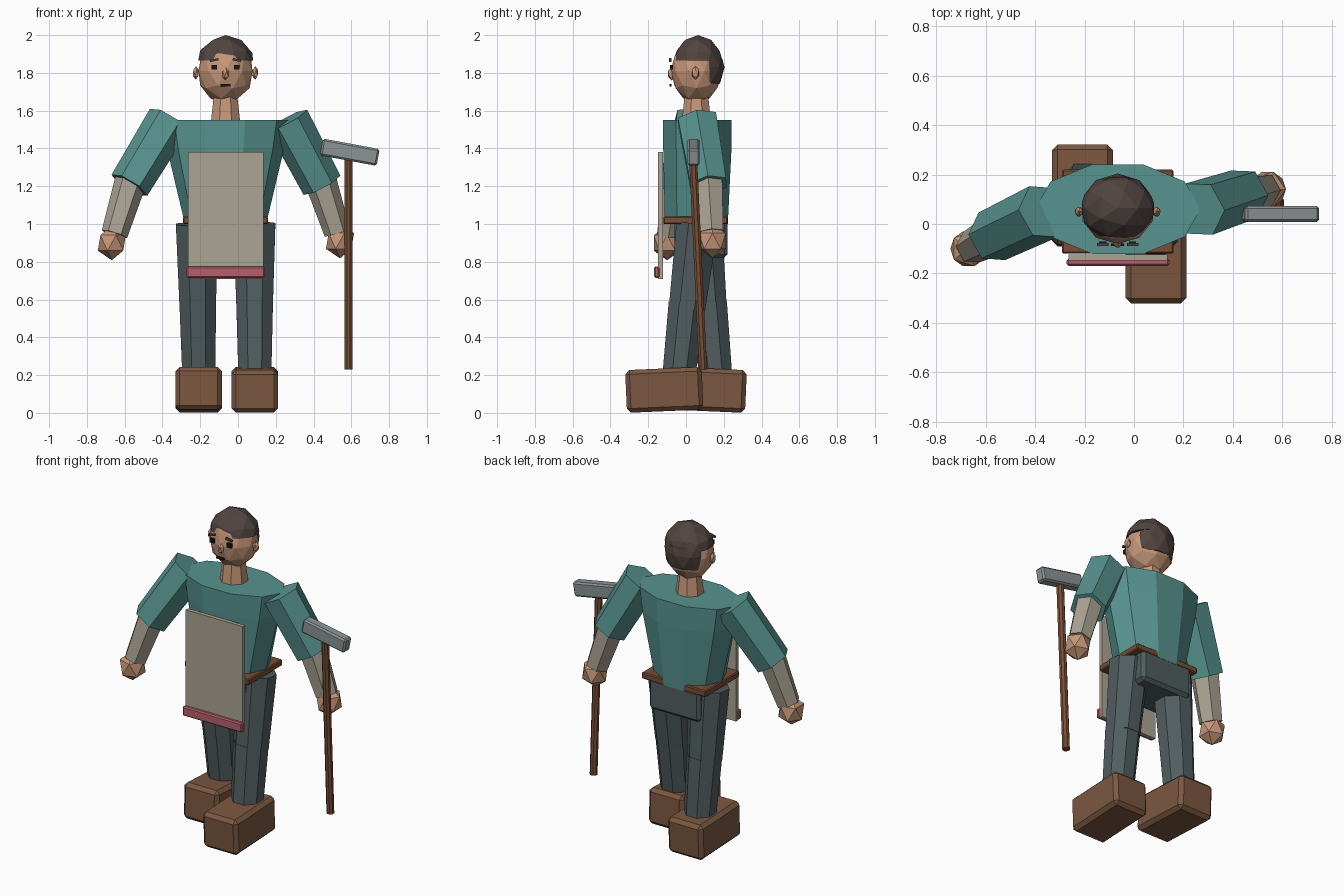
import bpy, bmesh
from math import radians, cos, sin, pi
from mathutils import Vector, Matrix

if "Cube" in bpy.data.objects:
    bpy.data.objects.remove(bpy.data.objects["Cube"])


def mat(name, r, g, b):
    m = bpy.data.materials.new(name)
    m.diffuse_color = [(c / 255) ** 2.2 for c in (r, g, b)] + [1]
    m.use_nodes = True
    m.node_tree.nodes["Principled BSDF"].inputs["Base Color"].default_value = m.diffuse_color
    return m


TEAL = mat("shirt_teal", 88, 146, 142)
LINEN = mat("linen", 170, 163, 146)
SKIN = mat("skin", 198, 150, 120)
PANTS = mat("trouser_grey", 82, 94, 96)
LEATHER = mat("leather", 122, 88, 66)
WOOD = mat("wood", 120, 80, 56)
HAIR = mat("hair_brown", 82, 70, 66)
DARK = mat("dark", 35, 28, 28)
RED = mat("trim_red", 182, 96, 108)
STEEL = mat("steel", 138, 146, 148)


def finish(name, bm, m):
    bmesh.ops.recalc_face_normals(bm, faces=bm.faces)
    me = bpy.data.meshes.new(name)
    bm.to_mesh(me)
    bm.free()
    me.materials.append(m)
    ob = bpy.data.objects.new(name, me)
    bpy.context.collection.objects.link(ob)
    return ob


def box(name, c, size, m, rot=(0, 0, 0), bevel=0):
    bm = bmesh.new()
    bmesh.ops.create_cube(bm, size=1)
    bmesh.ops.scale(bm, vec=size, verts=bm.verts)
    if bevel:
        bmesh.ops.bevel(bm, geom=bm.edges[:], offset=bevel, segments=1, affect='EDGES')
    ob = finish(name, bm, m)
    ob.location = c
    ob.rotation_euler = [radians(a) for a in rot]
    return ob


def limb(name, a, b, r1, r2, m, sides=8):
    # tapered faceted tube from point a to point b
    a, b = Vector(a), Vector(b)
    d = b - a
    bm = bmesh.new()
    bmesh.ops.create_cone(bm, cap_ends=True, segments=sides, radius1=r1, radius2=r2, depth=d.length,
                          matrix=Matrix.Rotation(pi / sides, 4, 'Z'))
    up = Vector((0, 0, 1))
    spin = up.rotation_difference(d) if d.z > 0 else Matrix.Rotation(pi, 3, 'X').to_quaternion()
    if d.z < 0:
        spin = Vector((0, 0, -1)).rotation_difference(d) @ spin
    bm.transform(Matrix.Translation((a + b) / 2) @ spin.to_matrix().to_4x4())
    return finish(name, bm, m)


def ball(name, c, r, m, subdiv=2, cuts=()):
    # faceted ellipsoid, optionally trimmed by planes (point, normal of removed side)
    bm = bmesh.new()
    bmesh.ops.create_icosphere(bm, subdivisions=subdiv, radius=1)
    bm.transform(Matrix.Translation(c) @ Matrix.Diagonal((*r, 1)))
    for co, no in cuts:
        res = bmesh.ops.bisect_plane(bm, geom=bm.verts[:] + bm.edges[:] + bm.faces[:],
                                     plane_co=co, plane_no=no, clear_outer=True)
        rim = [e for e in res["geom_cut"] if isinstance(e, bmesh.types.BMEdge)]
        bmesh.ops.holes_fill(bm, edges=rim, sides=0)
    return finish(name, bm, m)


def loft(name, rings, sides, m):
    # stacked elliptical rings: (cx, cy, z, rx, ry)
    bm = bmesh.new()
    loops = [[bm.verts.new((cx + rx * cos(2 * pi * i / sides), cy + ry * sin(2 * pi * i / sides), z))
              for i in range(sides)] for cx, cy, z, rx, ry in rings]
    for lo, hi in zip(loops, loops[1:]):
        for i in range(sides):
            j = (i + 1) % sides
            bm.faces.new((lo[i], lo[j], hi[j], hi[i]))
    bm.faces.new(loops[0][::-1])
    bm.faces.new(loops[-1])
    return finish(name, bm, m)


CX = -0.066  # body centre line

# Torso, belt, pelvis, neck
loft("shirt", [(CX, .055, 1.0, .215, .175), (CX, .06, 1.40, .31, .19), (CX, .06, 1.55, .335, .19)], 10, TEAL)
box("belt", (CX, .05, 1.02), (.45, .34, .04), WOOD, bevel=.006)
box("trouser_seat", (CX, .08, .92), (.36, .28, .2), PANTS, bevel=.02)
limb("neck", (CX, .055, 1.53), (CX, .055, 1.70), .085, .065, SKIN)

# Head and face
ball("head", (CX, .055, 1.81), (.15, .136, .172), SKIN)
hair_c, hair_r = (CX, .064, 1.83), (.158, .138, .17)
ball("hair_cap", hair_c, hair_r, HAIR, 2, [((0, 0, 1.865), (0, 0, -1))])
ball("hair_back", hair_c, (.15, .14, .17), HAIR, 2,
     [((0, .125, 0), (0, -1, 0)), ((0, 0, 1.74), (0, 0, -1)), ((0, 0, 1.88), (0, 0, 1))])
ball("nose", (CX, -.075, 1.795), (.02, .024, .035), SKIN, 1)
box("mouth", (CX, -.083, 1.735), (.052, .01, .012), DARK)
for s, side in ((-1, "left"), (1, "right")):
    ball(side + "_ear", (CX + s * .157, .05, 1.8), (.018, .022, .036), SKIN, 1)
    box(side + "_eye", (CX + s * .06, -.078, 1.83), (.03, .016, .026), DARK)
    box(side + "_brow", (CX + s * .06, -.083, 1.868), (.045, .012, .012), HAIR, (0, s * 12, 0))

# Arms: shoulder, elbow, hand
arms = {
    "left": ((-.365, .05, 1.55), (-.575, -.05, 1.205), (-.668, -.10, .90)),
    "right": ((.262, .06, 1.55), (.445, .12, 1.205), (.54, .14, .91)),
}
for side, (shoulder, elbow, hand) in arms.items():
    limb(side + "_sleeve", shoulder, elbow, .118, .11, TEAL, 6)
    e, h = Vector(elbow), Vector(hand)
    limb(side + "_forearm", e + (e - h) * .15, h + (e - h) * .15, .086, .07, LINEN, 6)
    ball(side + "_hand", hand, (.083, .083, .092), SKIN, 1)

# Legs in mid stride: hip, knee, ankle
legs = {
    "left": ((-.218, .08, 1.0), (-.213, .12, .55), (-.208, .155, .22), .115, 1),
    "right": ((.087, .06, 1.0), (.088, .005, .55), (.089, -.035, .22), -.115, -1),
}
for side, (hip, knee, ankle, foot_y, s) in legs.items():
    limb(side + "_thigh", hip, knee, .12, .104, PANTS)
    limb(side + "_shin", Vector(knee) + Vector((0, 0, .03)), ankle, .105, .095, PANTS)
    box(side + "_boot", (ankle[0], foot_y, .122), (.245, .405, .226), LEATHER, (-s * 2.5, 0, 0), .022)

# Apron with trim
box("apron", (CX + .002, -.135, 1.045), (.4, .024, .67), LINEN)
box("apron_trim", (CX + .001, -.155, .745), (.415, .028, .06), RED, bevel=.007)

# Long hammer
limb("hammer_handle", (.585, .09, .23), (.585, .037, 1.36), .023, .023, WOOD)
box("hammer_head", (.592, .04, 1.38), (.305, .065, .09), STEEL, (0, 10.5, 0), .01)
